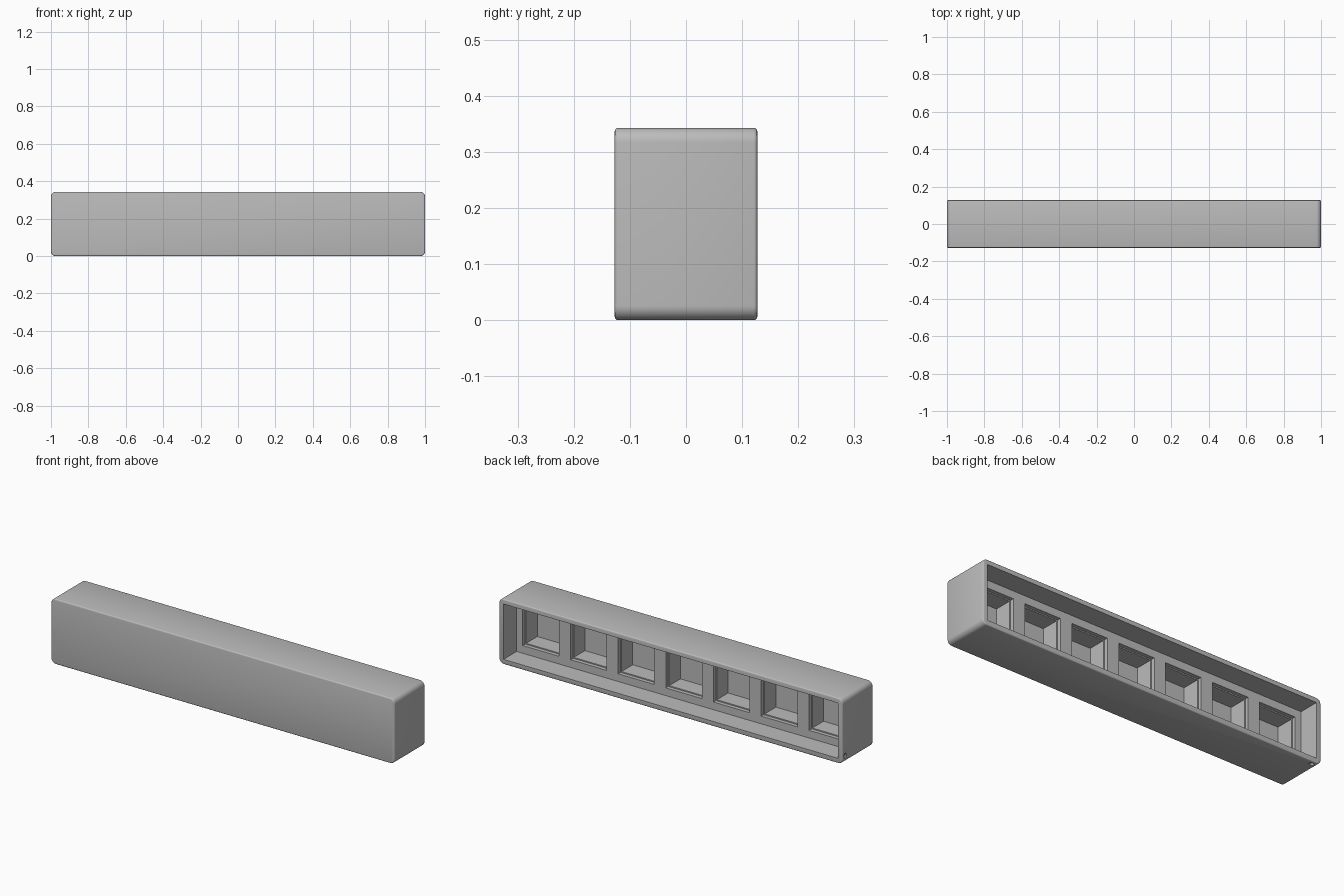
import bpy, bmesh, math
from mathutils import Matrix, Vector

if "Cube" in bpy.data.objects:
    bpy.data.objects.remove(bpy.data.objects["Cube"])

L, D, H = 2.0, 0.254, 0.343      # overall size
WALL = 0.026                     # shell thickness
GRID_Y = 0.018                   # face of the inner window grid
FLOOR_Y = -0.095                 # bottom of the pockets
PITCH, WIN = 0.2778, 0.21        # window spacing and size

grey = bpy.data.materials.new("plain_grey")
grey.diffuse_color = (0.5, 0.5, 0.5, 1)
grey.use_nodes = True
grey.node_tree.nodes["Principled BSDF"].inputs["Base Color"].default_value = grey.diffuse_color


def make_object(name, bm):
    bmesh.ops.recalc_face_normals(bm, faces=bm.faces)
    mesh = bpy.data.meshes.new(name)
    bm.to_mesh(mesh)
    bm.free()
    obj = bpy.data.objects.new(name, mesh)
    bpy.context.collection.objects.link(obj)
    mesh.materials.append(grey)
    return obj


def box(name, x, y0, y1, z, sx, sz):
    bm = bmesh.new()
    bmesh.ops.create_cube(bm, size=1, matrix=Matrix.Translation((x, (y0 + y1) / 2, z))
                          @ Matrix.Diagonal((sx, y1 - y0, sz, 1)))
    return make_object(name, bm)


def cut(target, cutter):
    mod = target.modifiers.new("cut", 'BOOLEAN')
    mod.operation = 'DIFFERENCE'
    mod.solver = 'EXACT'
    mod.object = cutter
    bpy.context.view_layer.objects.active = target
    bpy.ops.object.modifier_apply(modifier=mod.name)
    bpy.data.objects.remove(cutter)


# Outer case: rounded rectangle pulled from front to back, rims softened
R = 0.026
bm = bmesh.new()
ring = []
for i, (cx, cz) in enumerate([(1, 1), (-1, 1), (-1, -1), (1, -1)]):
    for k in range(9):
        a = math.radians(90 * i + 90 * k / 8)
        ring.append(bm.verts.new((cx * (L / 2 - R) + R * math.cos(a), -D / 2,
                                  H / 2 + cz * (H / 2 - R) + R * math.sin(a))))
face = bm.faces.new(ring)
ext = bmesh.ops.extrude_face_region(bm, geom=[face])
bmesh.ops.translate(bm, vec=(0, D, 0),
                    verts=[v for v in ext["geom"] if isinstance(v, bmesh.types.BMVert)])
rims = [e for e in bm.edges if abs(e.verts[0].co.y - e.verts[1].co.y) < 1e-6]
bmesh.ops.bevel(bm, geom=rims, offset=0.006, segments=3, profile=0.5, affect='EDGES')
case = make_object("phone_style_case", bm)
case.name = "case"

# Open back
cut(case, box("back_opening", 0, GRID_Y, 0.3, H / 2, L - 2 * WALL, H - 2 * WALL))

# Row of stepped window pockets
for i in range(-3, 4):
    cut(case, box("window_rim", i * PITCH, GRID_Y - 0.02, 0.05, H / 2, WIN, WIN))
    cut(case, box("window_pocket", i * PITCH, FLOOR_Y, 0.04, H / 2, WIN - 0.012, WIN - 0.012))

# Strap hole slanting through the lower left back corner
bm = bmesh.new()
axis = Vector((1, 0, -1)).to_track_quat('Z', 'Y').to_matrix().to_4x4()
bmesh.ops.create_cone(bm, cap_ends=True, segments=20, radius1=0.0095, radius2=0.0095, depth=0.16,
                      matrix=Matrix.Translation((-L / 2 + 0.019, 0.104, 0.019)) @ axis)
cut(case, make_object("strap_hole", bm))

# Smooth the rounded rims, keep the flat faces crisp
bpy.ops.object.select_all(action='DESELECT')
case.select_set(True)
bpy.context.view_layer.objects.active = case
bpy.ops.object.shade_smooth_by_angle(angle=math.radians(35))
